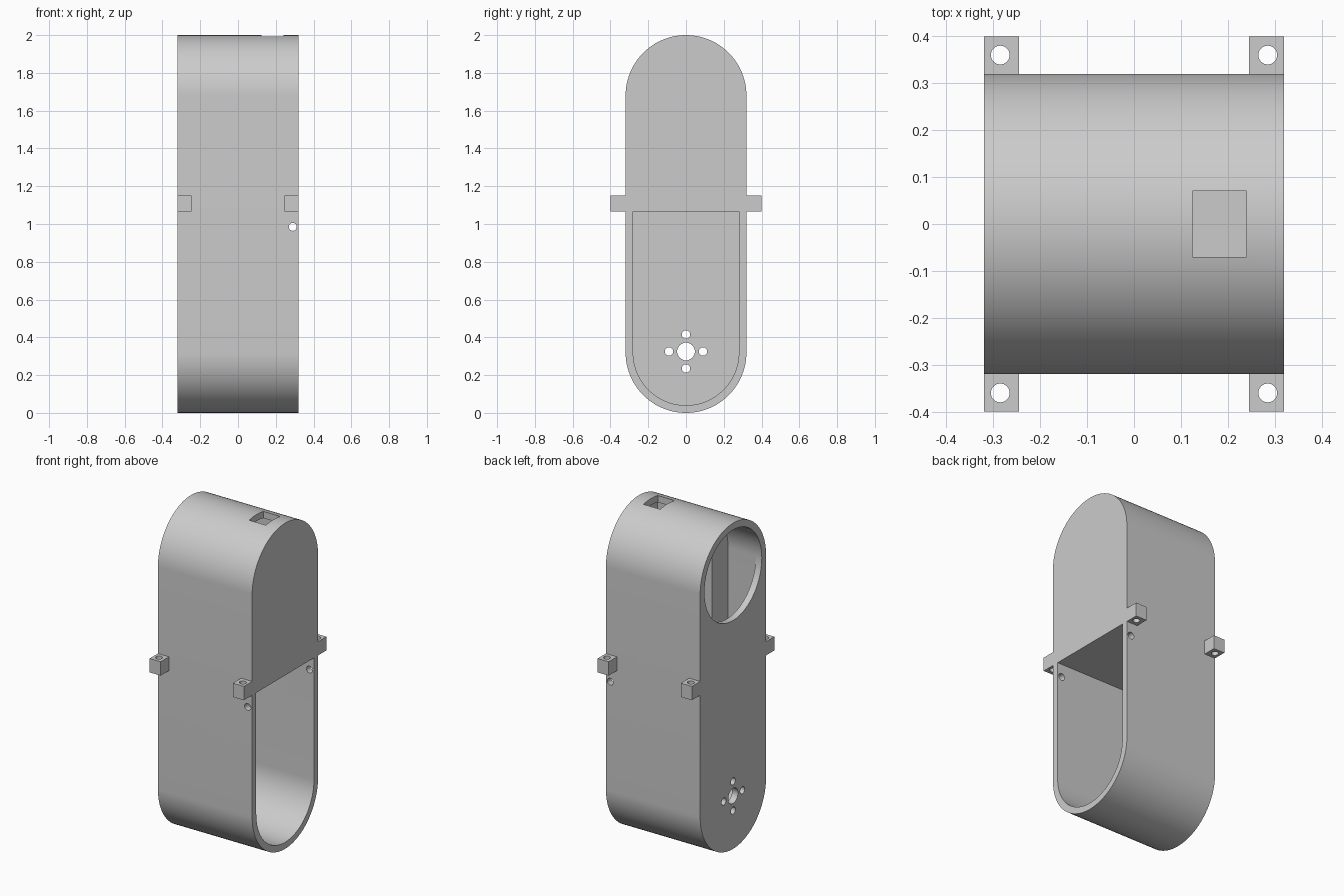
import bpy
import bmesh
from math import cos, sin, pi, asin, radians
from mathutils import Matrix, Vector

cube = bpy.data.objects.get("Cube")
if cube:
    bpy.data.objects.remove(cube, do_unlink=True)

grey = bpy.data.materials.new("light_grey_plastic")
grey.use_nodes = True
grey.diffuse_color = (0.6, 0.6, 0.6, 1)
grey.node_tree.nodes["Principled BSDF"].inputs["Base Color"].default_value = (0.6, 0.6, 0.6, 1)

HALF = 0.32          # half width of the housing, also its end radius
WALL = 0.04
INNER = HALF - WALL
LOW, HIGH = HALF, 2 - HALF   # centres of the rounded ends
SPLIT = 1.065        # underside of the upper compartment


def make_object(name, bm):
    bmesh.ops.recalc_face_normals(bm, faces=bm.faces)
    mesh = bpy.data.meshes.new(name)
    bm.to_mesh(mesh)
    bm.free()
    mesh.materials.append(grey)
    obj = bpy.data.objects.new(name, mesh)
    bpy.context.collection.objects.link(obj)
    return obj


def box(name, low, high):
    bm = bmesh.new()
    low, high = Vector(low), Vector(high)
    size = high - low
    bmesh.ops.create_cube(bm, size=1, matrix=Matrix.Translation((low + high) / 2) @ Matrix.Diagonal((*size, 1)))
    return make_object(name, bm)


def rod(name, centre, radius, length, axis, sides=32):
    bm = bmesh.new()
    turn = Vector((0, 0, 1)).rotation_difference(Vector(axis)).to_matrix().to_4x4()
    bmesh.ops.create_cone(bm, cap_ends=True, segments=sides, radius1=radius, radius2=radius,
                          depth=length, matrix=Matrix.Translation(centre) @ turn)
    return make_object(name, bm)


def prism(name, profile, x0, x1):
    """Extrude a (y, z) outline along x."""
    bm = bmesh.new()
    face = bm.faces.new([bm.verts.new((x0, y, z)) for y, z in profile])
    new = bmesh.ops.extrude_face_region(bm, geom=[face])["geom"]
    bmesh.ops.translate(bm, vec=(x1 - x0, 0, 0), verts=[v for v in new if isinstance(v, bmesh.types.BMVert)])
    return make_object(name, bm)


def arc(radius, z, start, end, steps=48):
    angles = [start + (end - start) * i / steps for i in range(steps + 1)]
    return [(radius * cos(a), z + radius * sin(a)) for a in angles]


def cut(obj, cutters):
    for cutter in cutters:
        cutter.hide_render = True
        mod = obj.modifiers.new("cut", "BOOLEAN")
        mod.operation = "DIFFERENCE"
        mod.solver = "EXACT"
        mod.object = cutter
        bpy.context.view_layer.objects.active = obj
        bpy.ops.object.modifier_apply(modifier=mod.name)
        bpy.data.objects.remove(cutter, do_unlink=True)


def smooth(obj):
    bpy.ops.object.select_all(action="DESELECT")
    obj.select_set(True)
    bpy.context.view_layer.objects.active = obj
    bpy.ops.object.shade_smooth_by_angle(angle=radians(30))


# Housing: a tall rounded block with two compartments
housing = prism("housing", arc(HALF, HIGH, 0, pi) + arc(HALF, LOW, pi, 2 * pi), -HALF, HALF)
lower_room = arc(INNER, LOW, pi, 2 * pi) + [(INNER, SPLIT), (-INNER, SPLIT)]
upper_room = arc(INNER, HIGH, 0, pi) + [(-INNER, SPLIT + WALL), (INNER, SPLIT + WALL)]
cutters = [
    prism("lower_room", lower_room, -INNER, HALF + 0.1),
    prism("upper_room", upper_room, -INNER, INNER),
    rod("round_opening", (-HALF, 0, HIGH), INNER - 0.002, 0.2, (1, 0, 0), 96),
    box("top_slot", (0.125, -0.07, 1.85), (0.24, 0.07, 2.1)),
    rod("side_pin_hole", (0.29, 0, 0.985), 0.021, 1, (0, 1, 0)),
    rod("shaft_hole", (-HALF, 0, 0.325), 0.047, 0.2, (1, 0, 0)),
]
for dy, dz in ((1, 0), (-1, 0), (0, 1), (0, -1)):
    cutters.append(rod("screw_hole", (-HALF, 0.09 * dy, 0.325 + 0.09 * dz), 0.022, 0.2, (1, 0, 0)))
cut(housing, cutters)
smooth(housing)

# Ribs inside the upper compartment, and drilled lugs outside
for side, side_name in ((-1, "front"), (1, "back")):
    curve = arc(0.3, HIGH, 0, pi / 2 - asin(0.125 / 0.3), 16)
    outline = curve + [(0.125, SPLIT + 0.02), (0.3, SPLIT + 0.02)]
    smooth(prism(side_name + "_inner_rib", [(side * y, z) for y, z in outline], -0.09, 0.29))

    for end, end_name in ((-1, "right"), (1, "left")):
        xs = sorted((end * 0.245, end * HALF))
        ys = sorted((side * 0.31, side * 0.4))
        lug = box(f"{side_name}_{end_name}_lug", (xs[0], ys[0], SPLIT), (xs[1], ys[1], 1.15))
        cut(lug, [rod("lug_hole", (end * 0.285, side * 0.36, 1.1), 0.02, 0.3, (0, 0, 1))])
        smooth(lug)
